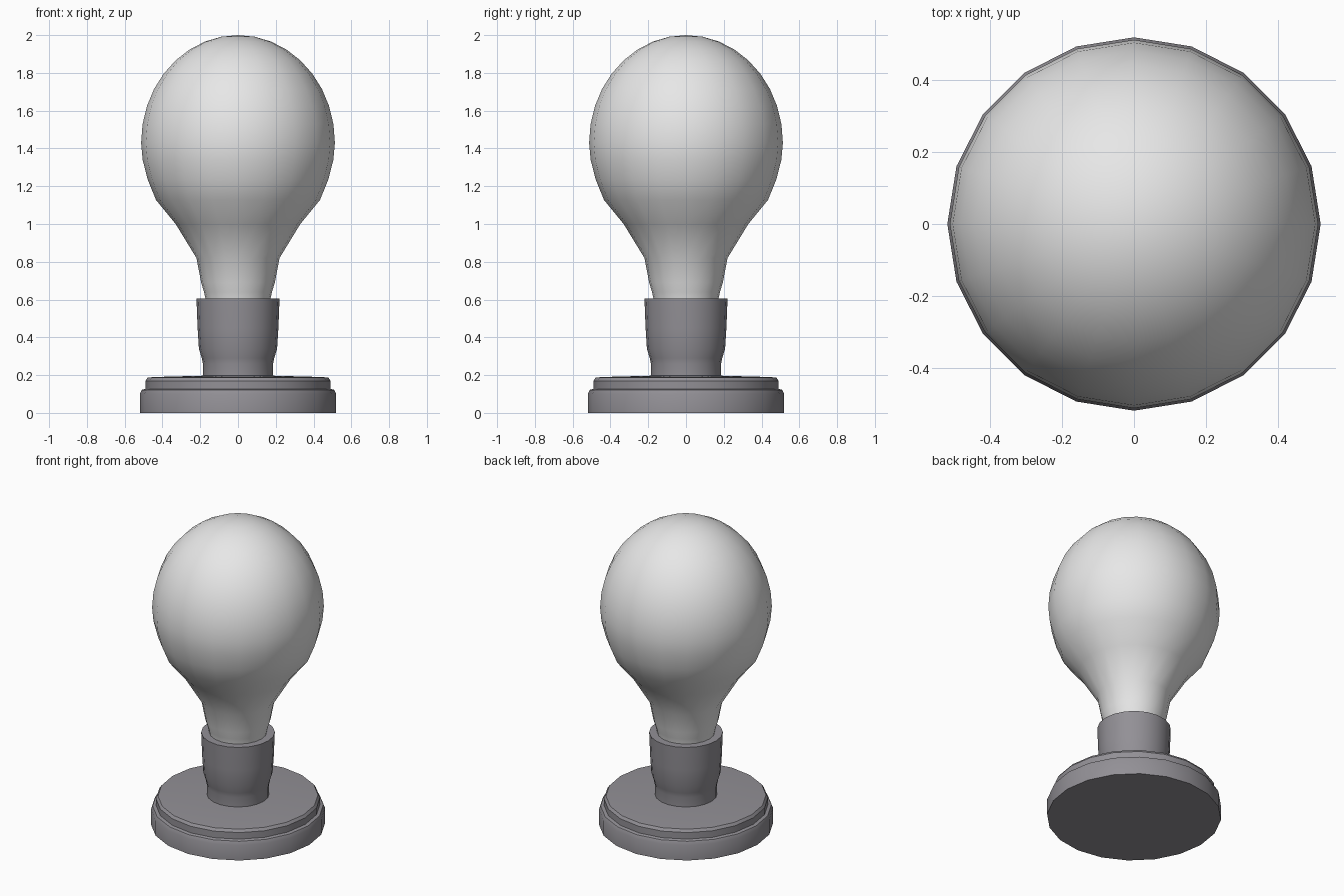
import bpy, bmesh
from math import radians, cos, sin, pi

SIDES = 20

cube = bpy.data.objects.get("Cube")
if cube:
    bpy.data.objects.remove(cube, do_unlink=True)


def make_material(name, color):
    mat = bpy.data.materials.new(name)
    mat.use_nodes = True
    mat.diffuse_color = color
    mat.node_tree.nodes["Principled BSDF"].inputs["Base Color"].default_value = color
    return mat


def lathe(name, profile, mat, angle):
    """Turn a bottom-to-top (radius, z) profile around the z axis."""
    bm = bmesh.new()
    rings = []
    for r, z in profile:
        if r == 0:
            rings.append([bm.verts.new((0, 0, z))] * SIDES)
        else:
            rings.append([bm.verts.new((r * cos(2 * pi * i / SIDES),
                                        r * sin(2 * pi * i / SIDES), z))
                          for i in range(SIDES)])
    for low, high in zip(rings, rings[1:]):
        for i in range(SIDES):
            j = (i + 1) % SIDES
            corners = dict.fromkeys((low[i], low[j], high[j], high[i]))
            bm.faces.new(list(corners))
    # Close open ends with flat caps
    if profile[0][0] > 0:
        bm.faces.new(rings[0][::-1])
    if profile[-1][0] > 0:
        bm.faces.new(rings[-1])
    bmesh.ops.recalc_face_normals(bm, faces=bm.faces)
    mesh = bpy.data.meshes.new(name)
    bm.to_mesh(mesh)
    bm.free()
    mesh.materials.append(mat)
    obj = bpy.data.objects.new(name, mesh)
    bpy.context.collection.objects.link(obj)
    bpy.ops.object.select_all(action="DESELECT")
    obj.select_set(True)
    bpy.context.view_layer.objects.active = obj
    bpy.ops.object.shade_smooth_by_angle(angle=radians(angle))
    return obj


glass = make_material("frosted white", (0.8, 0.8, 0.8, 1))
metal = make_material("warm grey", (0.29, 0.28, 0.305, 1))

# Stepped round base with a chamfered lip and rounded upper plate
lathe("base", [(0.52, 0), (0.52, 0.1), (0.51, 0.122), (0.49, 0.127),
               (0.49, 0.17), (0.478, 0.187), (0.44, 0.19), (0.18, 0.197)],
      metal, 30)

# Socket, pinched towards the base
lathe("socket", [(0.186, 0.18), (0.186, 0.26), (0.192, 0.29), (0.207, 0.34),
                 (0.214, 0.45), (0.22, 0.605)], metal, 30)

# Bulb: narrow neck flaring into an egg-shaped dome
neck = [(0.165, 0.55), (0.172, 0.605), (0.18, 0.64), (0.195, 0.69),
        (0.22, 0.82), (0.33, 1.0), (0.434, 1.127), (0.478, 1.235), (0.505, 1.34)]
dome = [(0.513 * cos(radians(a)), 1.43 + 0.57 * sin(radians(a)))
        for a in range(0, 90, 10)]
lathe("bulb", neck + dome + [(0, 2.0)], glass, 60)
